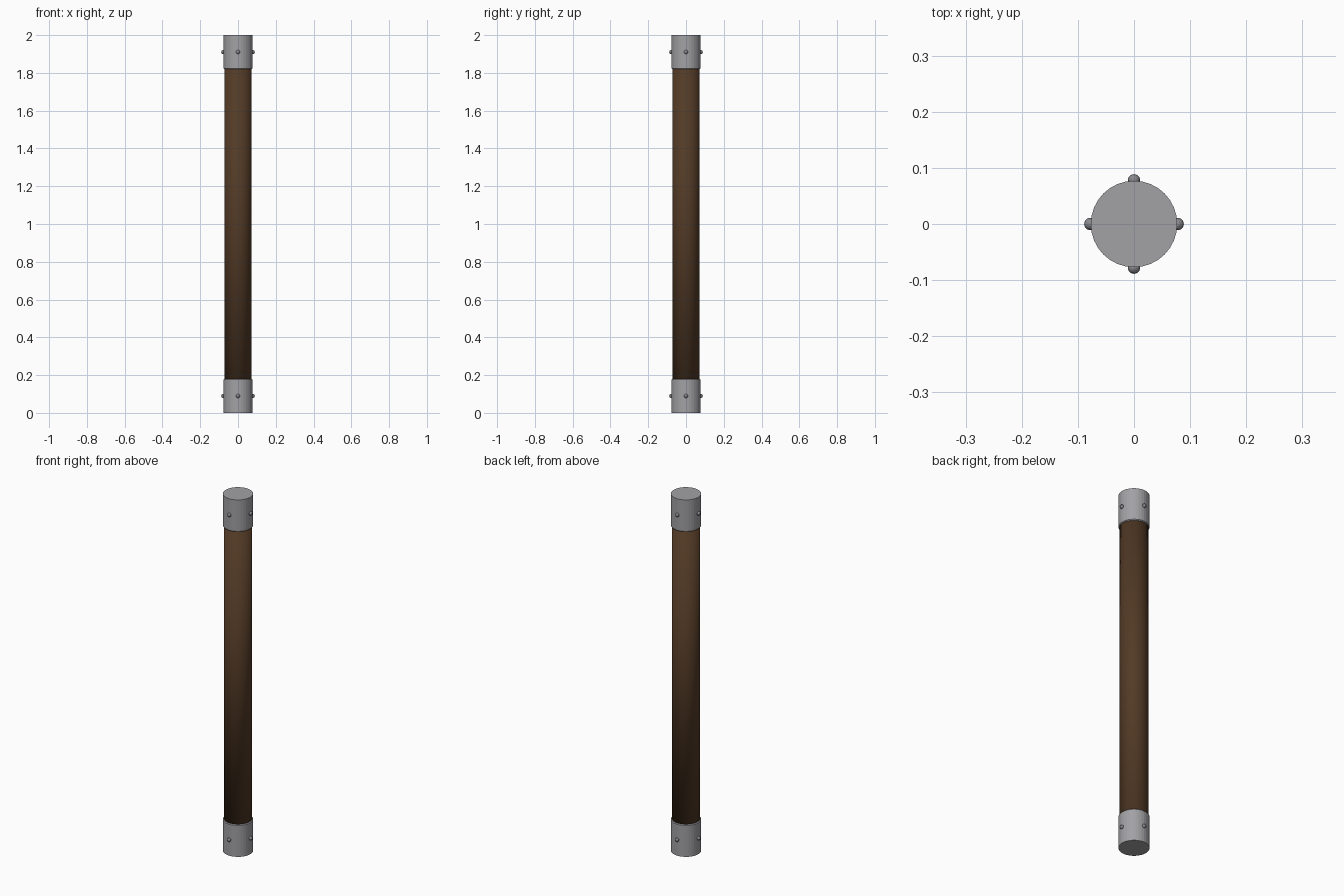
import bpy, math
from mathutils import Vector

if "Cube" in bpy.data.objects:
    bpy.data.objects.remove(bpy.data.objects["Cube"])


def material(name, rgb):
    m = bpy.data.materials.new(name)
    m.diffuse_color = (*rgb, 1)
    m.use_nodes = True
    m.node_tree.nodes["Principled BSDF"].inputs["Base Color"].default_value = m.diffuse_color
    return m


WOOD = material("dark wood", (0.085, 0.042, 0.019))
METAL = material("grey metal", (0.36, 0.36, 0.38))
STUD = material("stud metal", (0.25, 0.25, 0.27))


def finish(name, mat):
    ob = bpy.context.object
    ob.name = name
    ob.data.materials.append(mat)
    return ob


# Wooden shaft, smooth all over so it shades gradually between its ends
bpy.ops.mesh.primitive_cylinder_add(vertices=32, radius=0.072, depth=1.96, location=(0, 0, 1))
finish("shaft", WOOD)
bpy.ops.object.shade_smooth()

for end, z, sign in (("bottom", 0.0, 1), ("top", 2.0, -1)):
    # Metal end cap with a slightly chamfered inner rim
    bpy.ops.mesh.primitive_cylinder_add(vertices=32, radius=0.077, depth=0.18,
                                        location=(0, 0, z + sign * 0.09))
    cap = finish(end + "_cap", METAL)
    rim = cap.data.attributes.new("bevel_weight_edge", "FLOAT", "EDGE")
    for e in cap.data.edges:
        heights = [cap.data.vertices[i].co.z * sign for i in e.vertices]
        rim.data[e.index].value = 1.0 if min(heights) > 0 else 0.0
    bevel = cap.modifiers.new("rim_chamfer", "BEVEL")
    bevel.limit_method = "WEIGHT"
    bevel.width = 0.004
    bevel.segments = 1

    # Four round studs around each cap
    for i in range(4):
        a = i * math.pi / 2
        bpy.ops.mesh.primitive_uv_sphere_add(
            segments=12, ring_count=8, radius=0.011,
            location=Vector((0.078 * math.cos(a), 0.078 * math.sin(a), z + sign * 0.09)))
        finish(f"{end}_stud_{i + 1}", STUD)
